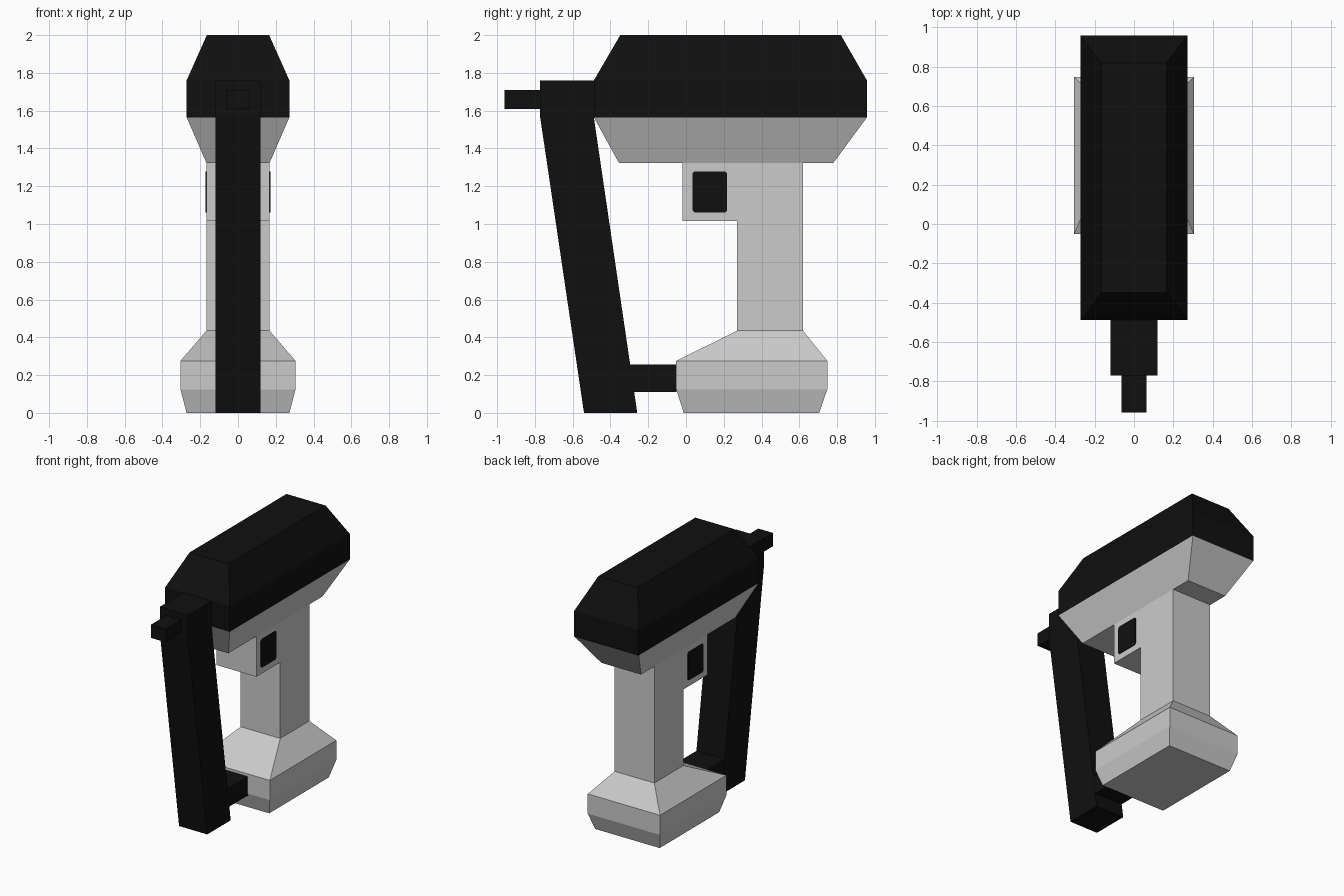
import bpy
import bmesh

cube = bpy.data.objects.get("Cube")
if cube:
    bpy.data.objects.remove(cube)


def material(name, rgb):
    m = bpy.data.materials.new(name)
    m.use_nodes = True
    m.diffuse_color = (*rgb, 1)
    m.node_tree.nodes["Principled BSDF"].inputs["Base Color"].default_value = (*rgb, 1)
    return m


BLACK = material("matte black", (0.005, 0.005, 0.005))
GREY = material("light grey", (0.6, 0.6, 0.6))


def finish(name, bm, mat):
    bmesh.ops.recalc_face_normals(bm, faces=bm.faces)
    mesh = bpy.data.meshes.new(name)
    bm.to_mesh(mesh)
    bm.free()
    mesh.materials.append(mat)
    obj = bpy.data.objects.new(name, mesh)
    bpy.context.collection.objects.link(obj)
    return obj


def loft(name, sections, mat):
    """Stack rectangles given as (z, half width, front y, back y)."""
    bm = bmesh.new()
    rings = [[bm.verts.new((x, y, z)) for x, y in ((-w, a), (w, a), (w, b), (-w, b))]
             for z, w, a, b in sections]
    bm.faces.new(rings[0])
    bm.faces.new(rings[-1])
    for low, high in zip(rings, rings[1:]):
        for i in range(4):
            j = (i + 1) % 4
            bm.faces.new((low[i], low[j], high[j], high[i]))
    return finish(name, bm, mat)


def extrude_profile(name, profile, x0, x1, mat):
    """Extrude a side profile of (y, z) points from x0 to x1."""
    bm = bmesh.new()
    face = bm.faces.new([bm.verts.new((x0, y, z)) for y, z in profile])
    new = bmesh.ops.extrude_face_region(bm, geom=[face])["geom"]
    verts = [v for v in new if isinstance(v, bmesh.types.BMVert)]
    bmesh.ops.translate(bm, verts=verts, vec=(x1 - x0, 0, 0))
    return finish(name, bm, mat)


# Motor housing: black cover over a grey underside
loft("housing_cover", [(1.565, 0.272, -0.488, 0.958), (1.76, 0.272, -0.488, 0.958),
                       (2.0, 0.165, -0.348, 0.82)], BLACK)
loft("housing_underside", [(1.323, 0.167, -0.355, 0.78),
                           (1.565, 0.272, -0.488, 0.958)], GREY)

# Grip with the trigger block at its upper front
extrude_profile("grip", [(0.27, 0.435), (0.62, 0.435), (0.62, 1.323), (-0.018, 1.323),
                         (-0.018, 1.015), (0.27, 1.015)], -0.167, 0.167, GREY)

# Battery base
loft("battery_base", [(0, 0.272, -0.012, 0.705), (0.125, 0.305, -0.052, 0.748),
                      (0.275, 0.305, -0.052, 0.748), (0.435, 0.167, 0.27, 0.62)], GREY)

# Trigger plates on both sides, with clipped corners
y0, y1, z0, z1, c = 0.035, 0.218, 1.062, 1.278, 0.01
plate = [(y0 + c, z0), (y1 - c, z0), (y1, z0 + c), (y1, z1 - c),
         (y1 - c, z1), (y0 + c, z1), (y0, z1 - c), (y0, z0 + c)]
for side, s in (("left", 1), ("right", -1)):
    extrude_profile("trigger_plate_" + side, plate, s * 0.165, s * 0.172, BLACK)

# Front magazine strut, its foot arm and the nose tip
extrude_profile("front_strut", [(-0.54, 0), (-0.258, 0), (-0.488, 1.565), (-0.488, 1.76),
                                (-0.772, 1.76), (-0.772, 1.565)], -0.119, 0.119, BLACK)
extrude_profile("foot_arm", [(-0.4, 0.11), (-0.05, 0.11), (-0.05, 0.255), (-0.4, 0.255)],
                -0.118, 0.118, BLACK)
loft("nose_tip", [(1.61, 0.063, -0.96, -0.77), (1.71, 0.063, -0.96, -0.77)], BLACK)
